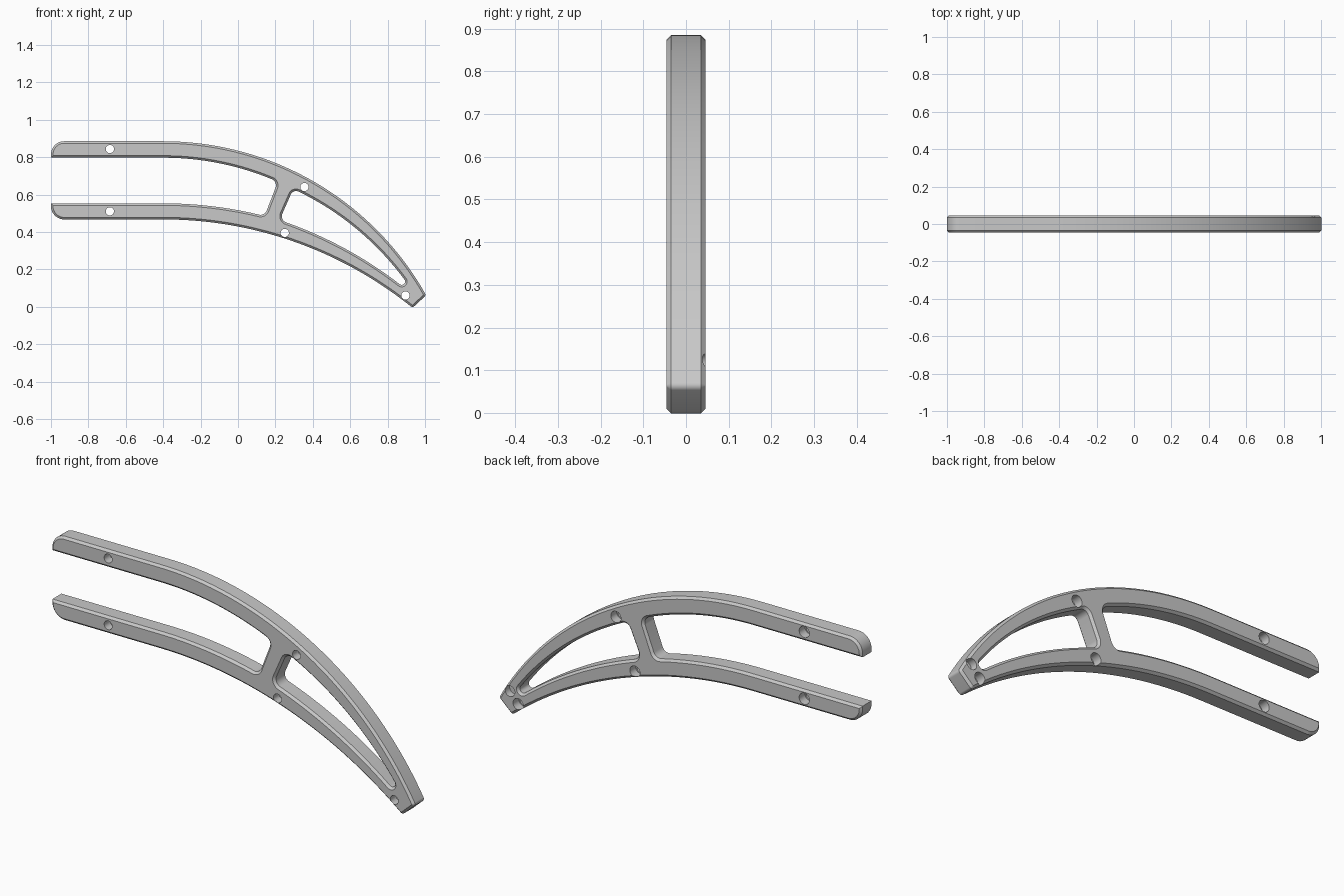
import bpy, bmesh
from math import sin, cos, asin, atan2, tan, pi, radians
from mathutils import Vector

cube = bpy.data.objects.get("Cube")
if cube:
    bpy.data.objects.remove(cube, do_unlink=True)

HALF, CHAMFER = 0.046, 0.011     # half thickness and edge chamfer
BEND_X = -0.4                    # where the straight arms start to curve
UPPER_Z, LOWER_Z = -0.727, -1.649  # heights of the two arc centres

grey = bpy.data.materials.new("satin grey")
grey.use_nodes = True
colour = (0.58, 0.58, 0.58, 1)
grey.diffuse_color = colour
grey.node_tree.nodes["Principled BSDF"].inputs["Base Color"].default_value = colour


def arc(cz, r0, r1, x0, x1, round0=0, round1=0, n=36):
    """Arc between two x positions, with rounding radii for its end corners."""
    a0, a1 = asin((x0 - BEND_X) / r0), asin((x1 - BEND_X) / r1)
    pts = []
    for i in range(n + 1):
        t = i / n
        a, r = a0 + (a1 - a0) * t, r0 + (r1 - r0) * t
        corner = round0 if i == 0 else round1 if i == n else 0
        pts.append((Vector((BEND_X + r * sin(a), cz + r * cos(a))), corner))
    return pts


def fillet(pts, steps=8):
    """Round every corner that carries a radius."""
    corners = [(p, r) for p, r in pts if r]
    pts = [(p, r) for p, r in pts
           if r or all((p - q).length > 1.15 * c for q, c in corners)]
    out = []
    for i, (p, r) in enumerate(pts):
        if not r:
            out.append(p)
            continue
        u = (pts[i - 1][0] - p).normalized()
        v = (pts[(i + 1) % len(pts)][0] - p).normalized()
        half = u.angle(v) / 2
        a, b = p + u * r / tan(half), p + v * r / tan(half)
        centre = p + (u + v).normalized() * r / sin(half)
        for k in range(steps + 1):
            d = (a - centre).lerp(b - centre, k / steps)
            out.append(centre + d.normalized() * r)
    return out


def offset(pts, d):
    """Shift a counter-clockwise outline inwards by d."""
    out = []
    for i, p in enumerate(pts):
        e = (p - pts[i - 1]).normalized()
        f = (pts[(i + 1) % len(pts)] - p).normalized()
        n1, n2 = Vector((-e.y, e.x)), Vector((-f.y, f.x))
        out.append(p + (n1 + n2) * d / (1 + n1.dot(n2)))
    return out


def loft(name, pts, rings):
    """Solid through the counter-clockwise outline at each (inset, y) ring."""
    bm = bmesh.new()
    loops = [[bm.verts.new((p.x, y, p.y)) for p in offset(pts, d)] for d, y in rings]
    for lo, hi in zip(loops, loops[1:]):
        for i in range(len(lo)):
            bm.faces.new((lo[i], lo[i - 1], hi[i - 1], hi[i]))
    bm.faces.new(loops[0])
    bm.faces.new(loops[-1][::-1])
    mesh = bpy.data.meshes.new(name)
    bm.to_mesh(mesh)
    bm.free()
    mesh.materials.append(grey)
    ob = bpy.data.objects.new(name, mesh)
    bpy.context.collection.objects.link(ob)
    return ob


def circle(x, z, r, a0=0, a1=2 * pi, n=32):
    return [Vector((x + r * cos(a0 + (a1 - a0) * i / n),
                    z + r * sin(a0 + (a1 - a0) * i / n))) for i in range(n)]


def cut(target, cutter):
    cutter.hide_render = True
    bpy.context.view_layer.objects.active = target
    mod = target.modifiers.new("cut", "BOOLEAN")
    mod.operation, mod.solver, mod.object = "DIFFERENCE", "EXACT", cutter
    bpy.ops.object.modifier_apply(modifier=mod.name)
    bpy.data.objects.remove(cutter, do_unlink=True)


# Forked bracket: two arms meeting in a curved tip
outline = [(Vector((-1, 0.797)), 0)]
outline += arc(UPPER_Z, 1.524, 1.524, BEND_X, 0.213, 0, 0.035)
outline += arc(LOWER_Z, 2.202, 2.202, 0.142, BEND_X, 0.035, 0)
outline += [(Vector((-1, 0.553)), 0), (Vector((-1, 0.467)), 0.07)]
outline += arc(LOWER_Z, 2.116, 2.116, BEND_X, 0.933, 0, 0.015)
outline += arc(UPPER_Z, 1.612, 1.612, 1.006, BEND_X, 0.015, 0)
outline += [(Vector((-1, 0.885)), 0.07)]
bracket = loft("bracket", fillet(outline),
               [(CHAMFER, -HALF), (0, CHAMFER - HALF), (0, HALF - CHAMFER), (CHAMFER, HALF)])

# Tapered window between the arms, with a rounded point and chamfered rims
tx, tz, tr = 0.875, 0.135, 0.018
up = Vector((tx - BEND_X, tz - UPPER_Z))
low = Vector((tx - BEND_X, tz - LOWER_Z))
r_up, r_low = up.length + tr, low.length - tr
x_up = BEND_X + up.x * r_up / up.length
x_low = BEND_X + low.x * r_low / low.length
window = arc(LOWER_Z, 2.202, r_low, 0.222, x_low, 0.035, 0)
window += [(p, 0) for p in circle(tx, tz, tr, atan2(-low.y, -low.x), atan2(up.y, up.x), 14)[1:]]
window += arc(UPPER_Z, r_up, 1.524, x_up, 0.295, 0, 0.03)
flare = 0.014
cut(bracket, loft("window_cutter", fillet(window),
                  [(-CHAMFER - flare, -HALF - flare), (0, CHAMFER - HALF),
                   (0, HALF - CHAMFER), (-CHAMFER - flare, HALF + flare)]))

# Bolt holes, wider at the back
for x, z in ((-0.685, 0.843), (-0.685, 0.51), (0.355, 0.64), (0.25, 0.395), (0.895, 0.06)):
    cut(bracket, loft("hole_cutter", circle(x, z, 0.022),
                      [(0, -0.06), (0, 0), (-0.006, 0), (-0.006, 0.06)]))

# Blind hole at the back of the tip
cut(bracket, loft("blind_hole_cutter", circle(0.94, 0.113, 0.027), [(0, 0.01), (0, 0.06)]))

# Smooth curves with crisp edges
bpy.ops.object.select_all(action="DESELECT")
bracket.select_set(True)
bpy.context.view_layer.objects.active = bracket
bpy.ops.object.shade_smooth_by_angle(angle=radians(30))
